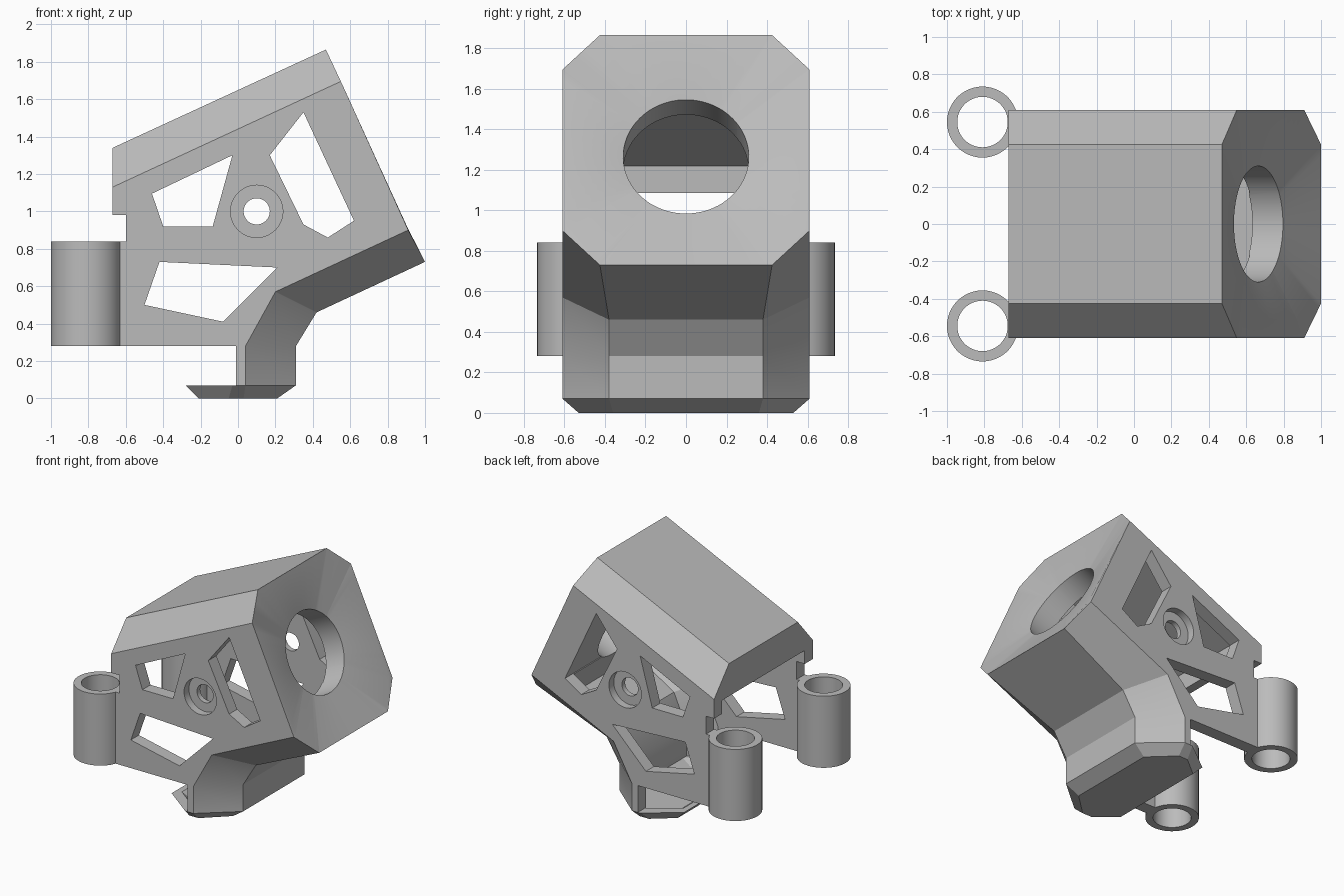
import bpy, bmesh
from math import sin, cos, pi, atan2, radians
from mathutils import Vector

if "Cube" in bpy.data.objects:
    bpy.data.objects.remove(bpy.data.objects["Cube"])

grey = bpy.data.materials.new("plain grey")
grey.use_nodes = True
COLOR = (0.5, 0.5, 0.5, 1)
grey.diffuse_color = COLOR
grey.node_tree.nodes["Principled BSDF"].inputs["Base Color"].default_value = COLOR


def loft(name, sections):
    """Closed solid bridging point loops that share one vertex count."""
    bm = bmesh.new()
    rings = [[bm.verts.new(p) for p in s] for s in sections]
    n = len(rings[0])
    for a, b in zip(rings, rings[1:]):
        for i in range(n):
            j = (i + 1) % n
            bm.faces.new((a[i], a[j], b[j], b[i]))
    bm.faces.new(rings[0])
    bm.faces.new(rings[-1][::-1])
    bmesh.ops.recalc_face_normals(bm, faces=bm.faces)
    mesh = bpy.data.meshes.new(name)
    bm.to_mesh(mesh)
    bm.free()
    mesh.materials.append(grey)
    ob = bpy.data.objects.new(name, mesh)
    bpy.context.collection.objects.link(ob)
    return ob


def side_loft(name, side, side_y, middle, middle_y):
    """Mirrored loft across y: side profile, middle profile, and back out."""
    def section(profile, ys, sign):
        return [(x, sign * y, z) for (x, z), y in zip(profile, ys)]
    ys = [side_y] * len(side)
    return loft(name, [section(side, ys, -1), section(middle, middle_y, -1),
                       section(middle, middle_y, 1), section(side, ys, 1)])


def prism(name, outline, y0, y1):
    return loft(name, [[(x, y, z) for x, z in outline] for y in (y0, y1)])


def circle(x, y, r, n=48):
    return [(x + r * cos(2 * pi * i / n), y + r * sin(2 * pi * i / n)) for i in range(n)]


def cut(target, cutter):
    mod = target.modifiers.new("cut", 'BOOLEAN')
    mod.operation = 'DIFFERENCE'
    mod.solver = 'EXACT'
    mod.object = cutter
    bpy.context.view_layer.objects.active = target
    bpy.ops.object.modifier_apply(modifier=mod.name)
    bpy.data.objects.remove(cutter)


def smooth(ob):
    bpy.ops.object.select_all(action='DESELECT')
    ob.select_set(True)
    bpy.context.view_layer.objects.active = ob
    bpy.ops.object.shade_smooth_by_angle(angle=radians(25))


# Housing: tilted chamfered box running down into the duct
back = [(-.01, .07), (-.01, .28), (-.65, .28), (-.65, .84), (-.6, .84), (-.6, .98), (-.67, .98)]
side = [(-.67, 1.13), (.55, 1.695), (.91, .90), (.20, .57), (.04, .28), (.04, .07)]
middle = [(-.67, 1.34), (.47, 1.865), (1, .73), (.42, .46), (.31, .28), (.31, .07)]
housing = side_loft("housing", side + back, .61, middle + back,
                    [.425] * 3 + [.38] * 3 + [.425] * len(back))

# Hollow interior, open at the rear and underneath
rear = [(-.8, .05), (-.8, 1.085), (-.6, 1.085)]
side = [(-.6, 1.117), (.334, 1.548), (.67, .829), (.22, .60), (.08, .29), (.08, .05)]
middle = [(-.6, 1.22), (.295, 1.632), (.725, .711), (.36, .54), (.25, .29), (.25, .05)]
cut(housing, side_loft("cavity", side + rear, .51, middle + rear,
                       [.417] * 3 + [.365] * 3 + [.417] * 3))

# Funnel from the octagonal face to the round intake
tilt = radians(25)
axis = Vector((cos(tilt), 0, sin(tilt)))
up = Vector((-sin(tilt), 0, cos(tilt)))
center = Vector((.735, 0, 1.2975))
HALF_W, HALF_H, CHAMFER, RADIUS, DEPTH = .61, .626, .187, .31, .077
corners = [(sx * a, sz * b) for sx in (-1, 1) for sz in (-1, 1)
           for a, b in ((HALF_W - CHAMFER, HALF_H), (HALF_W, HALF_H - CHAMFER))]
angles = sorted([2 * pi * (i + .37) / 64 - pi for i in range(64)]
                + [atan2(b, a) for a, b in corners])


def octagon_radius(a):
    c, s = abs(cos(a)), abs(sin(a))
    return 1 / max(c / HALF_W, s / HALF_H, (c + s) / (HALF_W + HALF_H - CHAMFER))


def face_ring(depth, blend):
    ring = []
    for a in angles:
        r = RADIUS + (octagon_radius(a) - RADIUS) * blend
        ring.append(center - axis * depth + Vector((0, r * cos(a), 0)) + up * (r * sin(a)))
    return ring


cut(housing, loft("funnel", [face_ring(-.05 * DEPTH, 1.05), face_ring(DEPTH, 0),
                             face_ring(.32, 0)]))

# Side windows, through both walls
windows = [
    [(-.46, 1.095), (-.03, 1.30), (-.135, .92), (-.40, .92)],
    [(.35, 1.53), (.17, 1.30), (.35, .93), (.48, .86), (.62, .95)],
    [(-.42, .73), (.21, .70), (-.08, .41), (-.5, .5)],
]
for outline in windows:
    cut(housing, prism("window", outline, -1, 1))

# Screw holes with counterbores
cut(housing, prism("screw_hole", circle(.1, 1, .07), -1, 1))
for s in (-1, 1):
    cut(housing, prism("counterbore", circle(.1, 1, .14), s * .55, s * .7))
smooth(housing)

# Nozzle tray under the duct
top = [(-.28, .42), (-.03, .61), (.04, .61), (.31, .38)]
bottom = [(-.21, .40), (-.05, .53), (.03, .53), (.21, .36)]


def tray_ring(half, z, k=1):
    loop = half + [(x, -y) for x, y in reversed(half)]
    return [(x * k, y * k, z) for x, y in loop]


tray = loft("nozzle_tray", [tray_ring(bottom, 0), tray_ring(top, .07)])
cut(tray, loft("tray_hollow", [tray_ring(bottom, .03, .85), tray_ring(top, .075, .86)]))

# Mounting tubes at the rear
for label, s in (("right", -1), ("left", 1)):
    def tube_ring(r, z):
        return [(x, y, z) for x, y in circle(-.81, s * .545, r)]
    tube = loft(label + "_mount_tube", [tube_ring(.19, .28), tube_ring(.19, .84)])
    cut(tube, loft("bore", [tube_ring(.135, .2), tube_ring(.135, .9)]))
    smooth(tube)
